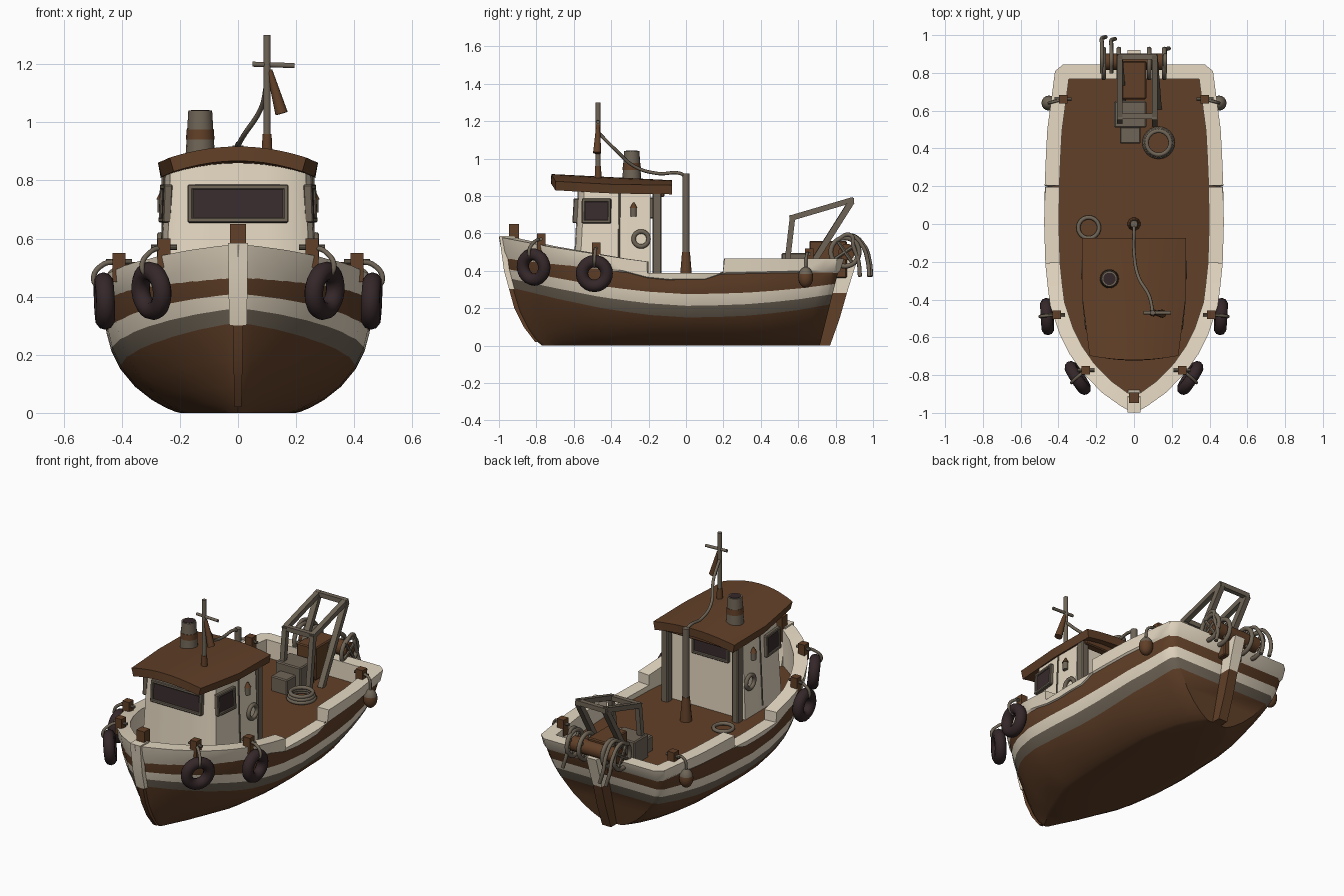
import bpy, bmesh, math
from mathutils import Matrix, Vector

if "Cube" in bpy.data.objects:
    bpy.data.objects.remove(bpy.data.objects["Cube"])

def material(name, rgb):
    m = bpy.data.materials.new(name)
    m.diffuse_color = (*rgb, 1)
    m.use_nodes = True
    m.node_tree.nodes["Principled BSDF"].inputs["Base Color"].default_value = m.diffuse_color
    return m

CREAM = material("cream paint", (0.80, 0.70, 0.55))
BROWN = material("brown wood", (0.12, 0.051, 0.021))
TAUPE = material("weathered grey", (0.16, 0.13, 0.095))
RUBBER = material("dark rubber", (0.035, 0.02, 0.022))
GLASS = material("dark glass", (0.04, 0.024, 0.026))

def smooth(ob, angle=40):
    bpy.ops.object.select_all(action='DESELECT')
    ob.select_set(True)
    bpy.context.view_layer.objects.active = ob
    bpy.ops.object.shade_smooth_by_angle(angle=math.radians(angle))

def finish(name, bm, mats, recalc=True, angle=40):
    if recalc:
        bmesh.ops.recalc_face_normals(bm, faces=bm.faces)
    me = bpy.data.meshes.new(name)
    bm.to_mesh(me)
    bm.free()
    for m in mats:
        me.materials.append(m)
    ob = bpy.data.objects.new(name, me)
    bpy.context.collection.objects.link(ob)
    smooth(ob, angle)
    return ob

def mesh(name, verts, faces, mats, idx=None, recalc=True):
    bm = bmesh.new()
    vs = [bm.verts.new(v) for v in verts]
    for k, f in enumerate(faces):
        bm.faces.new([vs[i] for i in f]).material_index = idx[k] if idx else 0
    return finish(name, bm, mats, recalc)

def loft(name, rings, mats, rule=lambda i: 0, closed=False):
    """Skin equal closed cross-sections; caps the ends unless closed."""
    n = len(rings[0])
    verts = [p for r in rings for p in r]
    faces, idx = [], []
    for i in range(len(rings) - 1):
        for j in range(n):
            k = (j + 1) % n
            faces.append((i*n + j, i*n + k, (i+1)*n + k, (i+1)*n + j))
            idx.append(rule(i))
    faces.append(tuple(range(n)))
    idx.append(rule(0))
    if not closed:
        faces.append(tuple(range(len(verts) - n, len(verts))))
        idx.append(rule(len(rings) - 2))
    return mesh(name, verts, faces, mats, idx)

def box(name, loc, size, mat, base=None, bevel=0.006):
    bm = bmesh.new()
    bmesh.ops.create_cube(bm, size=1, matrix=Matrix.Translation(loc) @ Matrix.Diagonal((*size, 1)))
    if bevel:
        bmesh.ops.bevel(bm, geom=bm.edges[:], offset=bevel, segments=1, affect='EDGES')
    bm.transform(base or Matrix())
    return finish(name, bm, [mat], angle=30)

def rod(name, p, q, r, mat, r2=None, n=12):
    p, q = Vector(p), Vector(q)
    d = q - p
    M = Matrix.Translation((p + q) / 2) @ d.to_track_quat('Z', 'Y').to_matrix().to_4x4() @ Matrix.Rotation(math.pi / 4, 4, 'Z')
    bm = bmesh.new()
    bmesh.ops.create_cone(bm, cap_ends=True, segments=n, radius1=r, radius2=r if r2 is None else r2, depth=d.length, matrix=M)
    return finish(name, bm, [mat])

def torus(name, loc, axis, R, r, mat, n=24, m=10):
    M = Matrix.Translation(loc) @ Vector(axis).to_track_quat('Z', 'Y').to_matrix().to_4x4()
    verts, faces = [], []
    for i in range(n):
        for j in range(m):
            a, b = 2*math.pi*i/n, 2*math.pi*j/m
            c = R + r*math.cos(b)
            verts.append(M @ Vector((c*math.cos(a), c*math.sin(a), r*math.sin(b))))
            faces.append((i*m + j, (i+1) % n*m + j, (i+1) % n*m + (j+1) % m, i*m + (j+1) % m))
    return mesh(name, verts, faces, [mat])

def tube(name, pts, r, mat):
    cu = bpy.data.curves.new(name, 'CURVE')
    cu.dimensions, cu.bevel_depth, cu.bevel_resolution, cu.use_fill_caps = '3D', r, 2, True
    sp = cu.splines.new('BEZIER')
    sp.bezier_points.add(len(pts) - 1)
    for b, p in zip(sp.bezier_points, pts):
        b.co, b.handle_left_type, b.handle_right_type = p, 'AUTO', 'AUTO'
    cu.materials.append(mat)
    ob = bpy.data.objects.new(name, cu)
    bpy.context.collection.objects.link(ob)
    bpy.ops.object.select_all(action='DESELECT')
    ob.select_set(True)
    bpy.context.view_layer.objects.active = ob
    bpy.ops.object.convert(target='MESH')

def lerp(keys, x):
    for (a, u), (b, v) in zip(keys, keys[1:]):
        if x <= b:
            return u + (v - u) * max(0, x - a) / (b - a)
    return keys[-1][1]

# Hull lines: half widths, rail heights and stripe heights along the length
WT = [(-1, 0), (-.97, .06), (-.9, .16), (-.8, .26), (-.7, .33), (-.6, .38), (-.45, .43), (-.25, .455), (0, .462), (.25, .458), (.5, .445), (.81, .405), (.84, .37)]
WB = [(-1, .01), (-.8, .09), (-.5, .18), (-.1, .2), (.4, .2), (.7, .14), (.84, .06)]
POW = [(-1, 1.6), (-.6, 2.6), (-.2, 3.2), (.4, 3.1), (.84, 2.2)]
TOP = [(-1, .58), (-.75, .53), (-.5, .49), (-.25, .45), (0, .44), (.2, .465), (.84, .465)]
RAIL = [(-1, .51), (-.75, .465), (-.5, .43), (-.25, .39), (-.2, .36), (.19, .362), (.2, .395), (.84, .41)]
HIGH = [(-1, .41), (-.75, .365), (-.5, .32), (-.25, .29), (0, .275), (.3, .28), (.6, .3), (.84, .33)]
LOW = [(-1, .31), (-.75, .25), (-.5, .2), (-.25, .165), (0, .15), (.3, .155), (.6, .18), (.84, .22)]
BOW = [(0, -.77), (.05, -.83), (.2, -.905), (.4, -.96), (.58, -.985)]
DECK = .355

def hull(yt, z, side=1):
    s, u = (yt + 1) / 1.84, min(z / lerp(TOP, yt), 1)
    b = lerp(WB, yt)
    w = b + (lerp(WT, yt) - b) * (1 - (1 - u) ** lerp(POW, yt)) ** .8
    return Vector((0 if yt == -1 else w*side, (1 - s)*lerp(BOW, z) + s*(.715 + .25*z), z))

stations = [-1, -.985, -.97, -.935, -.9, -.85, -.8, -.75, -.7, -.65, -.6, -.52, -.45, -.35, -.22, -.1, 0, .1, .2, .35, .5, .65, .75, .81, .84]
loop = [(y, 1) for y in stations] + [(y, -1) for y in reversed(stations[1:])]

def rows(y):
    l, h, r = lerp(LOW, y), lerp(HIGH, y), lerp(RAIL, y)
    return [0, .03*l, .12*l, .3*l, .6*l, l, (l + h)/2, h, (h + r)/2, r]

# Stripe is grey below and cream above, between brown planking
loft("hull", [[hull(y, rows(y)[i], sd) for y, sd in loop] for i in range(10)],
     [BROWN, CREAM, TAUPE], lambda i: {5: 2, 6: 1}.get(i, 0), closed=True)
deck = [hull(y, DECK, sd) for y, sd in loop]
mesh("deck", [(p.x*.97, p.y, DECK) for p in deck], [tuple(range(len(deck)))], [BROWN], recalc=False)

# Bulwark rails swept along the hull edge
def rail(name, path, top):
    pts = [hull(y, top(y), sd) for y, sd in path]
    rings = []
    for i, (y, sd) in enumerate(path):
        ns = []
        for a, b in ((i - 1, i), (i, i + 1)):
            if a >= 0 and b < len(pts):
                d = pts[b] - pts[a]
                n = Vector((d.y, -d.x, 0)).normalized()
                mid = (pts[a] + pts[b]) / 2
                ns.append(n if n.dot(Vector((mid.x, mid.y, 0))) > 0 else -n)
        n = sum(ns, Vector()).normalized()
        n = n / max(.6, n.dot(ns[0]))
        p, low = pts[i], hull(y, lerp(RAIL, y) - .006, sd)
        inner = p - n*.064
        rings.append([low + n*.01, p + n*.014, inner, Vector((inner.x, inner.y, .335))])
    loft(name, rings, [CREAM])

front = [y for y in stations if y <= -.22]
aft = [y for y in stations if y >= .2]
rail("bow_rail", [(y, 1) for y in reversed(front)] + [(y, -1) for y in front[1:]], lambda y: lerp(TOP, y))
rail("stern_rail", [(y, 1) for y in aft] + [(y, -1) for y in reversed(aft)], lambda y: lerp(TOP, y))
for sd in (1, -1):
    rail("low_side_rail", [(y, sd) for y in stations if -.22 <= y <= .2], lambda y: .387)

# Stem and rudder
def blade(name, prof, split):
    loft(name, [[(-w, a, z), (w, a, z), (w, b, z), (-w, b, z)] for z, a, b, w in prof],
         [BROWN, CREAM], lambda i: 1 if prof[i][0] >= split else 0)

blade("stem", [(z, lerp(BOW, z) - .013, lerp(BOW, z) + .07, w) for z, w in
      ((.02, .012), (.1, .014), (.2, .016), (.3, .018), (.3001, .03), (.4, .032), (.5, .033), (.585, .035))], .3)
blade("rudder", [(0, .69, .77, .03), (.14, .72, .82, .03), (.28, .76, .86, .03), (.36, .78, .885, .034), (.47, .8, .92, .034)], .28)

# Cabin walls under an arched roof
def roof_z(x, y):
    t = (y + .72)/.645
    return .917 - (.05 - .025*t)*(x/.27)**2 - .033*t

half = [(0, -.605), (.1, -.605), (.19, -.6), (.25, -.57), (.268, -.38), (.27, -.19), (.13, -.19), (0, -.19)]
plan = half + [(-x, y) for x, y in half[-2:0:-1]]
upper = [(x*.93, -.19 + (y + .19)*.93) for x, y in plan]
loft("cabin", [[(x, y, .34) for x, y in plan], [(x, y, roof_z(x, y) - .03) for x, y in upper]], [CREAM])
rv, rf = [], []
for j in range(7):
    t = j/6
    for i in range(11):
        x = (i/5 - 1)*(.235 + .04*min(1, 2*t))
        y = -.72 + .645*t + .03*(x/.27)**2*(1 - t)
        rv.append((x, y, roof_z(x, y)))
        if i < 10 and j < 6:
            k = j*11 + i
            rf.append((k, k + 1, k + 12, k + 11))
roof = mesh("roof", rv, rf, [BROWN], recalc=False)
sol = roof.modifiers.new("thickness", 'SOLIDIFY')
sol.thickness, sol.offset = .05, -1
bpy.ops.object.modifier_apply(modifier=sol.name)
smooth(roof)
box("roof_back_beam", (0, -.14, .815), (.5, .05, .04), BROWN)

# Windows: frame bars round a thin dark pane, facing local -y
def window(name, loc, w, h, yaw, tilt):
    M = Matrix.Translation(loc) @ Matrix.Rotation(math.radians(yaw), 4, 'Z') @ Matrix.Rotation(-tilt, 4, 'X')
    box(name + "_glass", (0, -.006, 0), (w - .02, .009, h - .02), GLASS, M, 0)
    for s in (1, -1):
        box(name + "_frame_bar", (0, -.004, s*(h/2 - .008)), (w, .03, .018), TAUPE, M, .004)
        box(name + "_frame_bar", (s*(w/2 - .008), -.004, 0), (.018, .03, h), TAUPE, M, .004)

window("front_window", (0, -.585, .72), .345, .13, 0, .058)
window("back_window", (-.04, -.19, .735), .25, .11, 180, 0)
for s in (1, -1):
    window("side_window", (s*.245, -.478, .72), .155, .13, s*84.6, .037)
    box("back_pillar", (s*.24, -.155, .59), (.045, .05, .49), TAUPE)
    rod("door_seam", (s*.268, -.36, .38), (s*.251, -.355, .82), .005, TAUPE, n=6)
    rod("lantern", (s*.262, -.28, .69), (s*.262, -.28, .735), .016, TAUPE)
    rod("lantern_cap", (s*.262, -.28, .735), (s*.262, -.28, .765), .02, BROWN, .004)
    torus("life_ring", (s*.268, -.24, .57), (1, 0, 0), .04, .012, TAUPE)

# Funnel, mast and cable
rod("funnel", (-.13, -.29, .86), (-.13, -.29, 1.04), .052, TAUPE, .041, 16)
rod("funnel_band", (-.13, -.29, .94), (-.13, -.29, .975), .049, BROWN, .047, 16)
rod("funnel_mouth", (-.13, -.29, 1.036), (-.13, -.29, 1.042), .033, RUBBER)
rod("mast", (.1, -.47, .88), (.1, -.47, 1.3), .013, TAUPE)
rod("mast_foot", (.1, -.47, .88), (.1, -.47, .96), .02, BROWN, .016)
rod("mast_crossbar", (.05, -.47, 1.2), (.195, -.47, 1.195), .009, TAUPE)
rod("furled_flag", (.108, -.47, 1.18), (.15, -.475, 1.03), .01, BROWN, .022)
tube("cable", [(.1, -.47, 1.14), (.08, -.38, 1.05), (.02, -.27, .955), (0, -.15, .92), (0, -.03, .92), (0, 0, .9)], .009, TAUPE)
rod("deck_post", (0, 0, .35), (0, 0, .92), .019, TAUPE)
rod("deck_post_foot", (0, 0, .35), (0, 0, .5), .035, BROWN, .022)

# Bollards, tyre fenders, floats and their ropes
rod("bow_post", (0, -.92, .5), (0, -.92, .65), .038, BROWN, n=4)
for s in (1, -1):
    for x, y, z in ((.255, -.775, .6), (.41, -.48, .55), (.375, .66, .52)):
        rod("bollard", (s*x, y, z - .1), (s*x, y, z), .032, BROWN, n=4)
        rod("bollard_pin", (s*(x - .045), y, z - .03), (s*(x + .045), y, z - .03), .009, TAUPE, n=8)
    torus("bow_tyre", (s*.298, -.815, .42), (s*.84, -.54, -.1), .068, .033, RUBBER)
    torus("side_tyre", (s*.46, -.49, .385), (s, -.06, -.04), .066, .033, RUBBER)
    tube("bow_tyre_rope", [(s*.255, -.775, .57), (s*.3, -.81, .555), (s*.33, -.84, .5), (s*.3, -.82, .46)], .009, TAUPE)
    tube("side_tyre_rope", [(s*.41, -.48, .52), (s*.465, -.485, .51), (s*.497, -.49, .46), (s*.465, -.49, .42)], .009, TAUPE)
    tube("float_rope", [(s*.375, .66, .49), (s*.435, .645, .485), (s*.452, .64, .4)], .008, TAUPE)
    bm = bmesh.new()
    bmesh.ops.create_uvsphere(bm, u_segments=16, v_segments=10, radius=.04,
                              matrix=Matrix.Translation((s*.45, .64, .365)) @ Matrix.Diagonal((1, 1, 1.4, 1)))
    for f in bm.faces:
        f.material_index = 1 if f.calc_center_median().z > .375 else 0
    finish("float", bm, [BROWN, TAUPE])

# Stern gantry
for x in (-.075, .11):
    rod("gantry_strut", (x, .53, .35), (x, .57, .69), .021, TAUPE, n=4)
    rod("gantry_top_beam", (x, .555, .68), (x, .895, .78), .021, TAUPE, n=4)
    rod("gantry_leg", (x + .02, .62, .35), (x, .885, .77), .023, TAUPE, n=4)
for y, z in ((.57, .685), (.885, .775)):
    rod("gantry_crossbar", (-.085, y, z), (.12, y, z), .02, TAUPE, n=4)

# Winch with rings, spokes and hooked guides
box("winch_housing", (0, .76, .46), (.13, .2, .2), BROWN)
box("gear_box", (-.02, .58, .42), (.17, .14, .15), TAUPE)
box("gear_step", (-.02, .47, .395), (.11, .09, .1), TAUPE)
rod("winch_drum", (-.16, .86, .5), (.16, .86, .5), .045, BROWN)
for x in (-.16, -.08, .08, .16):
    torus("winch_ring", (x, .85, .5), (1, 0, 0), .076, .013, TAUPE)
    for a in range(2):
        c, d = .075*math.cos(a*math.pi/2 + .6), .075*math.sin(a*math.pi/2 + .6)
        rod("winch_spoke", (x, .85 - c, .5 - d), (x, .85 + c, .5 + d), .01, TAUPE, n=6)
for x, e in ((-.17, .99), (-.12, .98), (.165, .93)):
    tube("winch_hook", [(x, .8, .56), (x, .88, .59), (x, e - .035, .53), (x, e - .008, .45), (x + .02, e, .37)], .011, TAUPE)

# Rope coils on deck
for k in range(3):
    torus("rope_coil", (.13, .43, .365 + .016*k), (0, 0, 1), .075 - .006*k, .011, TAUPE)
torus("small_rope_coil", (-.24, -.02, .366), (0, 0, 1), .055, .011, TAUPE)
